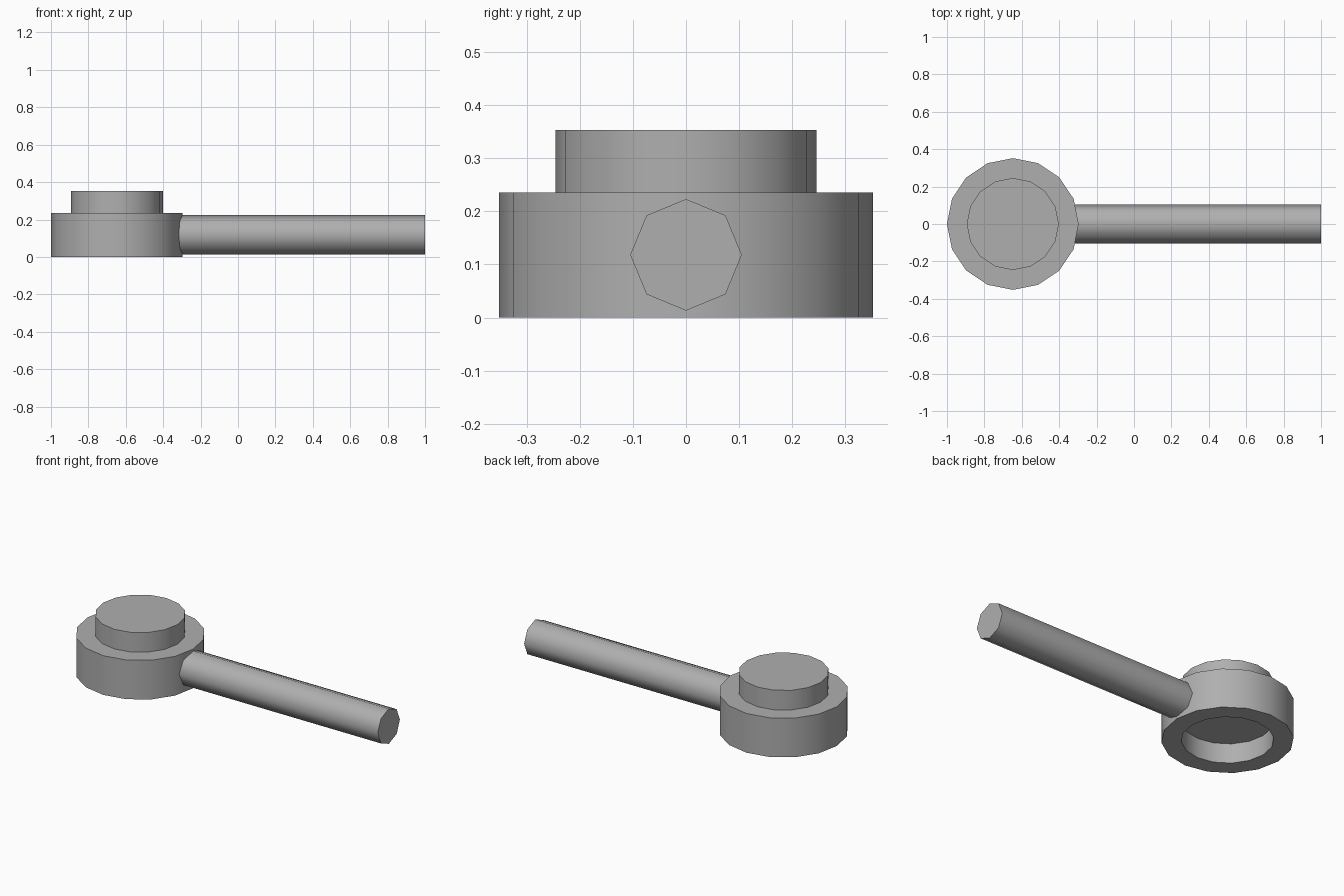
import bpy, bmesh, math

if "Cube" in bpy.data.objects:
    bpy.data.objects.remove(bpy.data.objects["Cube"])

R_OUT, R_IN = 0.352, 0.246      # ring radii
H = 0.235                       # ring height
CX = -1 + R_OUT                 # head centre

# Dark grey shared by all parts
grey = bpy.data.materials.new("dark_grey")
grey.diffuse_color = (0.43, 0.43, 0.43, 1)
grey.use_nodes = True
grey.node_tree.nodes["Principled BSDF"].inputs["Base Color"].default_value = grey.diffuse_color


def finish(name, bm, location):
    bmesh.ops.recalc_face_normals(bm, faces=bm.faces)
    mesh = bpy.data.meshes.new(name)
    bm.to_mesh(mesh)
    bm.free()
    mesh.materials.append(grey)
    obj = bpy.data.objects.new(name, mesh)
    bpy.context.collection.objects.link(obj)
    obj.location = location
    bpy.ops.object.select_all(action='DESELECT')
    obj.select_set(True)
    bpy.context.view_layer.objects.active = obj
    bpy.ops.object.shade_smooth_by_angle(angle=math.radians(50))
    return obj


def lathe(name, profile, sides, location):
    """Revolve (radius, z) points around z; both profile ends are capped."""
    bm = bmesh.new()
    rings = []
    for r, z in profile:
        rings.append([bm.verts.new((r * math.cos(2 * math.pi * i / sides),
                                    r * math.sin(2 * math.pi * i / sides), z))
                      for i in range(sides)])
    for a, b in zip(rings, rings[1:]):
        for i in range(sides):
            j = (i + 1) % sides
            bm.faces.new((a[i], a[j], b[j], b[i]))
    bm.faces.new(rings[0])
    bm.faces.new(rings[-1])
    return finish(name, bm, location)


# Head: ring with a raised plug, recessed underneath
lathe("ring_head",
      [(R_IN, H / 2), (R_IN, 0), (R_OUT, 0), (R_OUT, H), (R_IN, H), (R_IN, 1.5 * H)],
      16, (CX, 0, 0))

# Handle: octagonal rod, its inner end buried in the ring wall
x0, x1 = -0.37, 1.0
handle = lathe("handle", [(0.105, 0), (0.105, x1 - x0)], 8, (x0, 0, 0.118))
handle.rotation_euler = (0, math.pi / 2, 0)
